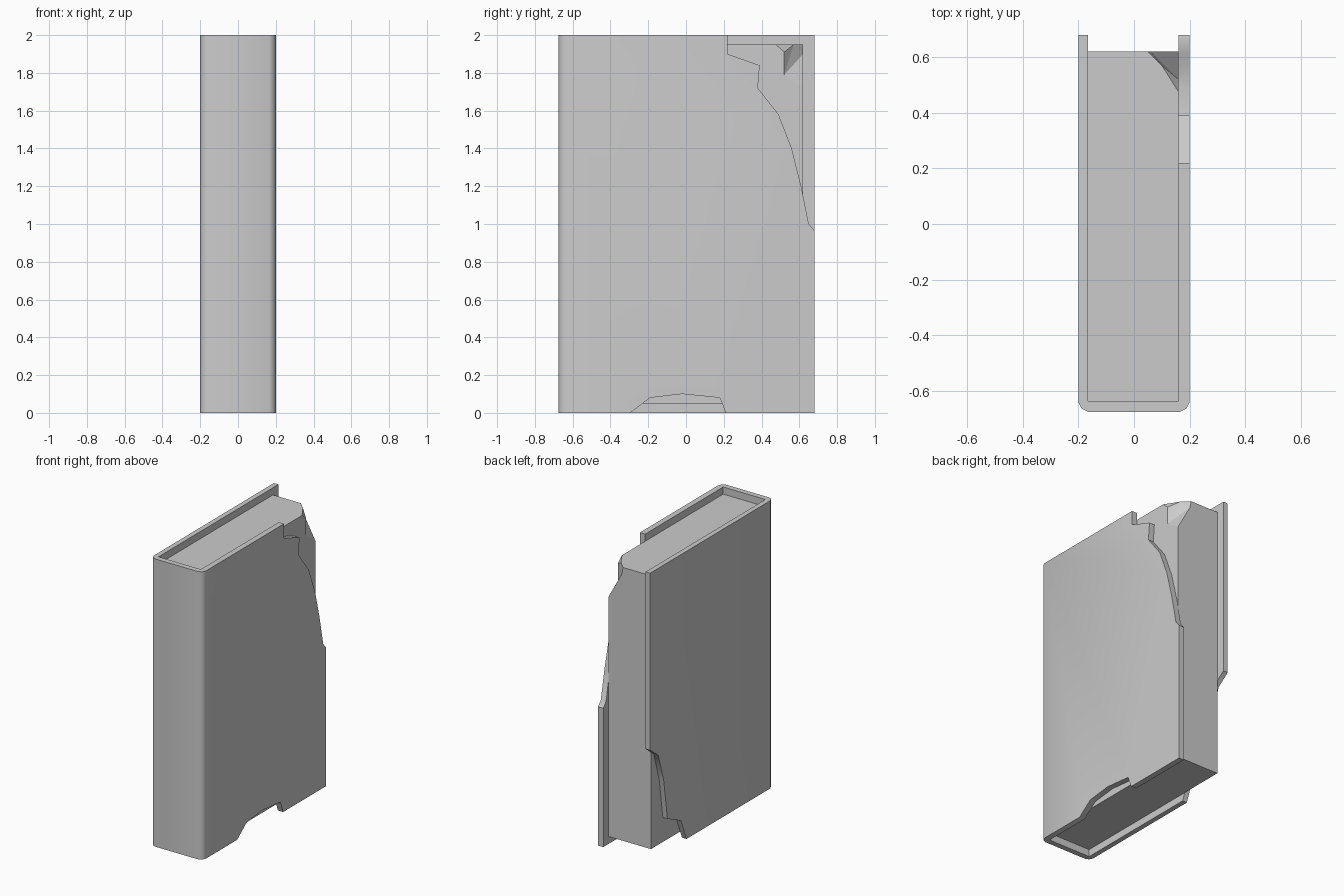
import bpy, bmesh

if "Cube" in bpy.data.objects:
    bpy.data.objects.remove(bpy.data.objects["Cube"])


def prism(name, pts, axis, lo, hi):
    """Extrude a 2D outline along x (outline in y,z) or z (outline in x,y)."""
    def place(p, t):
        return (t, p[0], p[1]) if axis == 'x' else (p[0], p[1], t)
    bm = bmesh.new()
    a = [bm.verts.new(place(p, lo)) for p in pts]
    b = [bm.verts.new(place(p, hi)) for p in pts]
    bm.faces.new(a)
    bm.faces.new(b)
    n = len(pts)
    for i in range(n):
        j = (i + 1) % n
        bm.faces.new((a[i], a[j], b[j], b[i]))
    return finish(name, bm)


def finish(name, bm):
    bmesh.ops.recalc_face_normals(bm, faces=bm.faces)
    me = bpy.data.meshes.new(name)
    bm.to_mesh(me)
    bm.free()
    ob = bpy.data.objects.new(name, me)
    bpy.context.collection.objects.link(ob)
    return ob


def activate(ob):
    bpy.ops.object.select_all(action='DESELECT')
    ob.select_set(True)
    bpy.context.view_layer.objects.active = ob


# Cover: U-shaped section with rounded spine corners
half = [(0.165, -0.675), (0.188, -0.664), (0.2, -0.64), (0.2, 0.68)]
outer = [(-x, y) for x, y in reversed(half)] + half
inner = [(0.16, 0.68), (0.16, -0.637), (-0.165, -0.637), (-0.165, 0.68)]
cover = prism("cover", outer + inner, 'z', 0, 2)

# Torn areas of the boards, as (y, z) outlines
tears = [
    ("front_top_tear", 1, [(0.22, 2.1), (0.22, 1.9), (0.39, 1.84), (0.38, 1.72),
                           (0.49, 1.58), (0.56, 1.4), (0.61, 1.2), (0.65, 1.0),
                           (0.68, 0.965), (0.8, 0.86), (0.8, 2.1)]),
    ("front_bottom_tear", 1, [(-0.295, -0.1), (-0.295, 0), (-0.19, 0.08), (-0.02, 0.10),
                              (0.18, 0.08), (0.21, 0), (0.21, -0.1)]),
    ("back_corner_tear", -1, [(0.28, -0.1), (0.28, 0), (0.34, 0.15), (0.49, 0.22),
                              (0.53, 0.5), (0.59, 0.7), (0.68, 0.77), (0.8, 0.86),
                              (0.8, -0.1)]),
]
activate(cover)
for name, side, pts in tears:
    cutter = prism(name, pts, 'x', *sorted((side * 0.1, side * 0.3)))
    cutter.hide_render = True
    mod = cover.modifiers.new(name, 'BOOLEAN')
    mod.operation = 'DIFFERENCE'
    mod.solver = 'EXACT'
    mod.object = cutter
    bpy.ops.object.modifier_apply(modifier=mod.name)
    bpy.data.objects.remove(cutter)
bpy.ops.object.shade_smooth_by_angle(angle=0.7)

# Page block with one broken top corner
x0, x1, y0, y1, z0, z1 = -0.165, 0.16, -0.637, 0.62, 0.05, 1.95
points = {
    'p': (x0, y0, z0), 'q': (x1, y0, z0), 'r': (x1, y1, z0), 's': (x0, y1, z0),
    't': (x0, y0, z1), 'u': (x1, y0, z1), 'v': (x0, y1, z1),
    'A': (0.05, y1, z1), 'B': (0.10, 0.57, z1), 'C': (x1, 0.475, z1),
    'D': (x1, 0.52, 1.91), 'E': (x1, 0.52, 1.79), 'F': (x1, y1, 1.72),
    'G': (0.06, y1, 1.90),
}
bm = bmesh.new()
v = {k: bm.verts.new(co) for k, co in points.items()}
for face in ("psrq", "pqut", "ptvs", "tuCBAv", "qrFEDCu", "svAGFr",
             "BCD", "BDE", "BEG", "EFG", "ABG"):
    bm.faces.new([v[k] for k in face])
finish("pages", bm)
